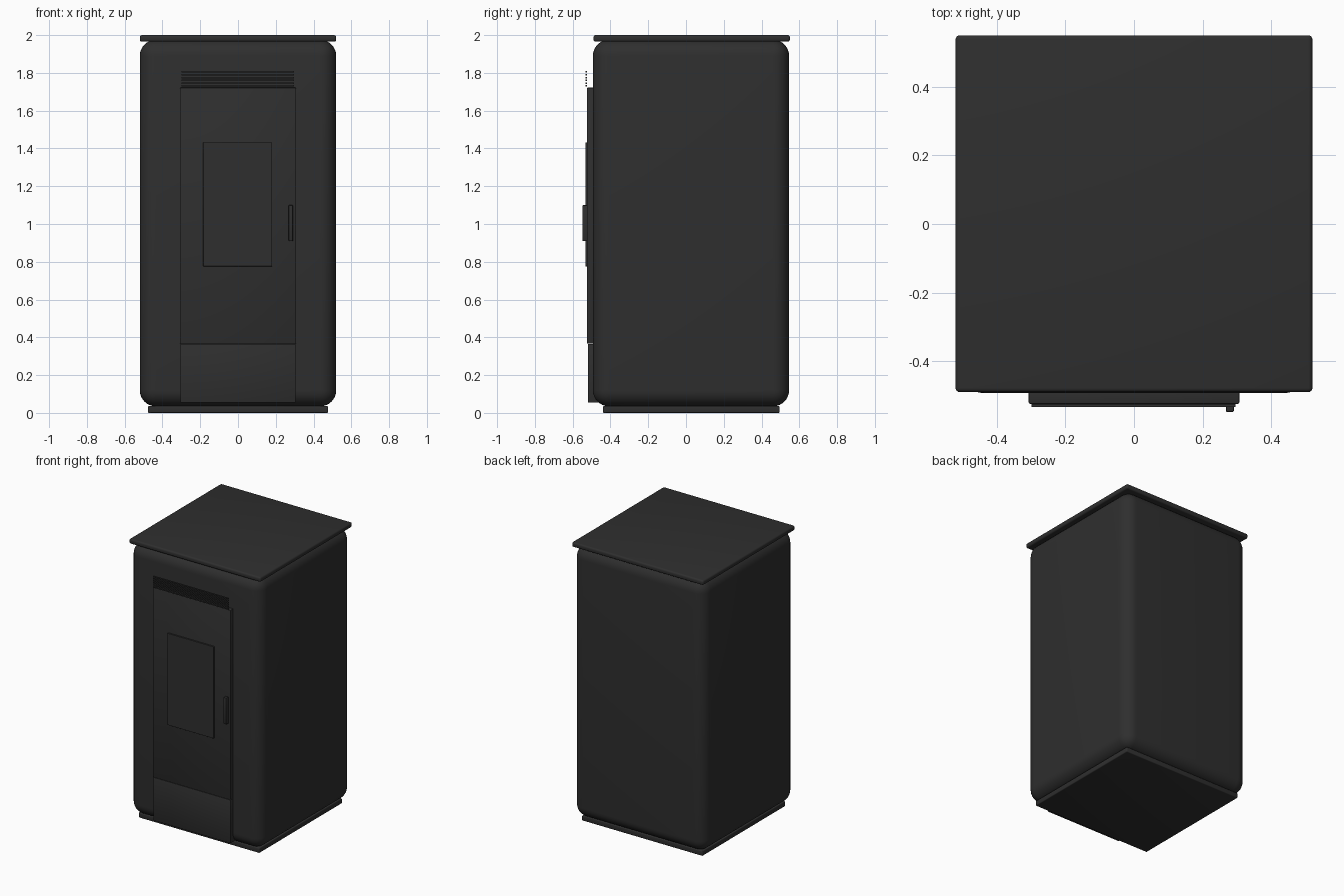
import bpy, math

if "Cube" in bpy.data.objects:
    bpy.data.objects.remove(bpy.data.objects["Cube"])


def material(name, rgb):
    m = bpy.data.materials.new(name)
    m.diffuse_color = (*rgb, 1)
    m.use_nodes = True
    m.node_tree.nodes["Principled BSDF"].inputs["Base Color"].default_value = m.diffuse_color
    return m


charcoal = material("charcoal", (0.028, 0.028, 0.028))


def box(name, x, y, z, bevel=0.0, segments=3, mat=charcoal):
    """Box from (min, max) ranges, with rounded edges."""
    bpy.ops.mesh.primitive_cube_add(size=1, location=[(r[0] + r[1]) / 2 for r in (x, y, z)])
    ob = bpy.context.object
    ob.name = name
    ob.scale = [r[1] - r[0] for r in (x, y, z)]
    bpy.ops.object.transform_apply(location=False, rotation=False, scale=True)
    ob.data.materials.append(mat)
    if bevel:
        mod = ob.modifiers.new("rounded", 'BEVEL')
        mod.width = bevel
        mod.segments = segments
        bpy.ops.object.modifier_apply(modifier=mod.name)
        bpy.ops.object.shade_smooth_by_angle(angle=math.radians(40))
    return ob


# Rounded cabinet between base plate and lid
box("base_plate", (-0.477, 0.477), (-0.44, 0.495), (0, 0.037), 0.006)
box("cabinet", (-0.52, 0.52), (-0.493, 0.546), (0.035, 1.975), 0.085, 8)
box("lid", (-0.52, 0.52), (-0.49, 0.55), (1.965, 2.0), 0.012, 4)

# Front: ash panel, door, window and handle
box("ash_panel", (-0.305, 0.305), (-0.52, -0.44), (0.055, 0.365), 0.003, 2)
box("door", (-0.307, 0.307), (-0.524, -0.47), (0.367, 1.722), 0.004, 2)
box("window", (-0.184, 0.18), (-0.533, -0.52), (0.776, 1.432), 0.001, 1)
box("handle", (0.268, 0.291), (-0.548, -0.52), (0.91, 1.10), 0.004, 2)

# Vent slats above the door
for i in range(6):
    z = 1.727 + i * 0.0148
    box(f"vent_slat_{i + 1}", (-0.298, 0.296), (-0.533, -0.524), (z, z + 0.008))
